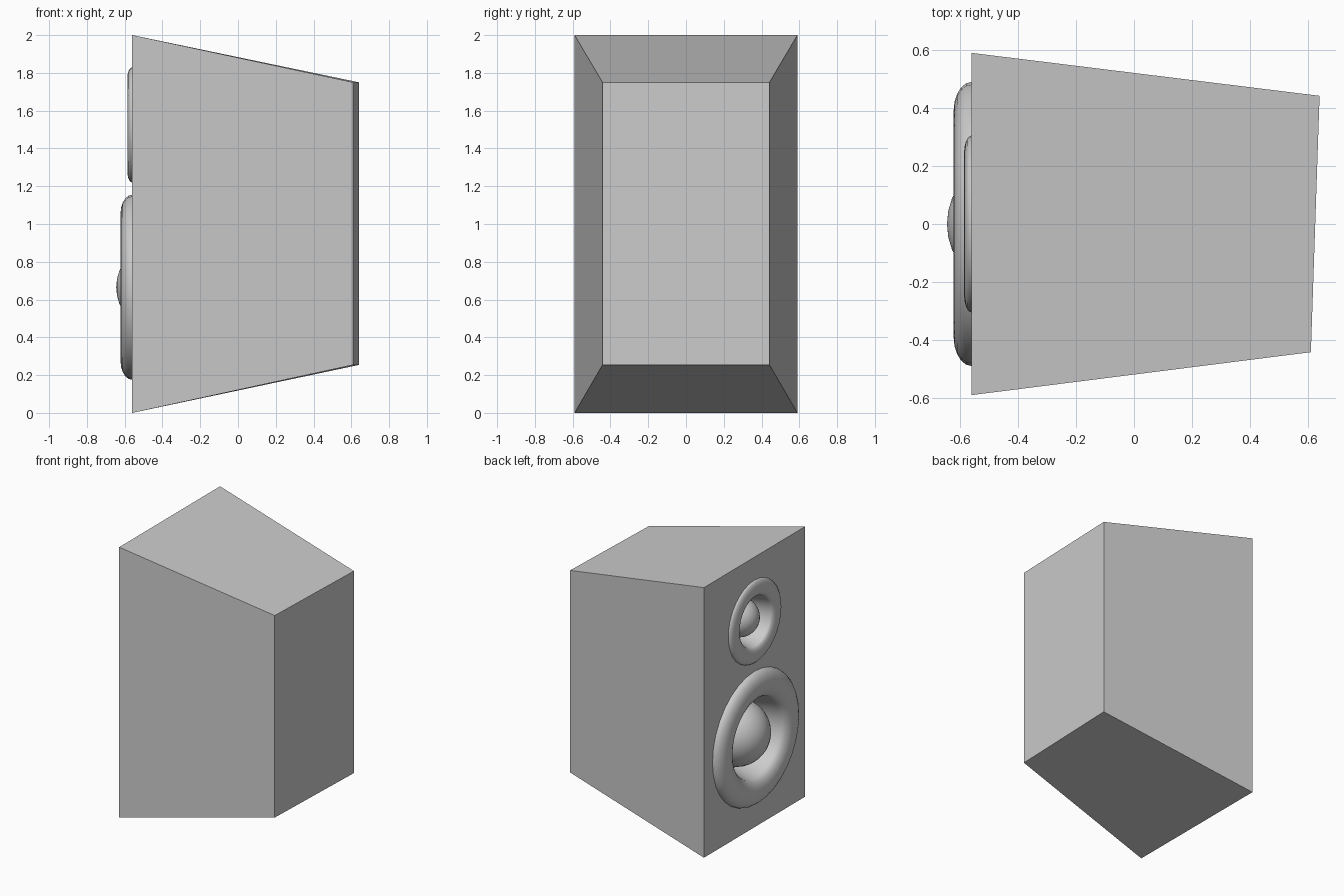
import bpy, bmesh
from math import pi, sin, cos

if "Cube" in bpy.data.objects:
    bpy.data.objects.remove(bpy.data.objects["Cube"])

FRONT = -0.56   # x of the baffle that carries the drivers


def add_object(name, bm):
    mesh = bpy.data.meshes.new(name)
    bm.to_mesh(mesh)
    bm.free()
    obj = bpy.data.objects.new(name, mesh)
    bpy.context.collection.objects.link(obj)
    return obj


def revolve(name, profile, z, sides=32):
    """Turn (radius, x) points, listed from outside in, around the x axis at height z."""
    bm = bmesh.new()
    rings = []
    for r, x in profile:
        n = sides if r > 1e-5 else 1
        rings.append([bm.verts.new((x, r * cos(2 * pi * j / sides), z + r * sin(2 * pi * j / sides)))
                      for j in range(n)])
    for a, b in zip(rings, rings[1:]):
        for j in range(sides):
            k = (j + 1) % sides
            if len(b) == 1:
                bm.faces.new((a[j], b[0], a[k]))
            else:
                bm.faces.new((a[j], b[j], b[k], a[k]))
    obj = add_object(name, bm)
    bpy.ops.object.select_all(action='DESELECT')
    obj.select_set(True)
    bpy.context.view_layer.objects.active = obj
    bpy.ops.object.shade_smooth_by_angle(angle=pi / 5)
    return obj


def driver(name, z, ring_r, tube, height, dome_r, dome_x):
    # rounded surround, then the recessed cup sloping down to the dome
    surround = [(ring_r + tube * cos(pi * i / 10), FRONT - height * sin(pi * i / 10))
                for i in range(11)]
    cup = [(dome_r + 0.02, dome_x), (dome_r, dome_x)]
    revolve(name + "_surround", surround + cup, z)
    # dome
    dome = [(dome_r * cos(pi / 2 * i / 8), dome_x - dome_r * sin(pi / 2 * i / 8))
            for i in range(9)]
    revolve(name + "_dome", dome, z)
    # hole in the baffle, its edge hidden under the surround
    bm = bmesh.new()
    bmesh.ops.create_cone(bm, cap_ends=True, segments=32, radius1=ring_r, radius2=ring_r, depth=0.36)
    cutter = add_object(name + "_cutter", bm)
    cutter.rotation_euler = (0, pi / 2, 0)
    cutter.location = (FRONT, 0, z)
    cutter.hide_render = True
    cutter.hide_set(True)
    mod = cabinet.modifiers.new(name + "_hole", 'BOOLEAN')
    mod.operation = 'DIFFERENCE'
    mod.solver = 'EXACT'
    mod.object = cutter


# tapered cabinet with a slightly skewed back
bm = bmesh.new()
bmesh.ops.create_cube(bm, size=2)
for v in bm.verts:
    sx, sy, sz = v.co
    if sx < 0:
        v.co = (FRONT, 0.59 * sy, 1 + sz)
    else:
        v.co = (0.625 + 0.015 * sy, 0.442 * sy, 1.002 + 0.748 * sz)
cabinet = add_object("cabinet", bm)

# speaker drivers
driver("woofer", 0.665, 0.39, 0.10, 0.062, 0.235, -0.41)
driver("tweeter", 1.525, 0.245, 0.06, 0.026, 0.138, -0.437)
